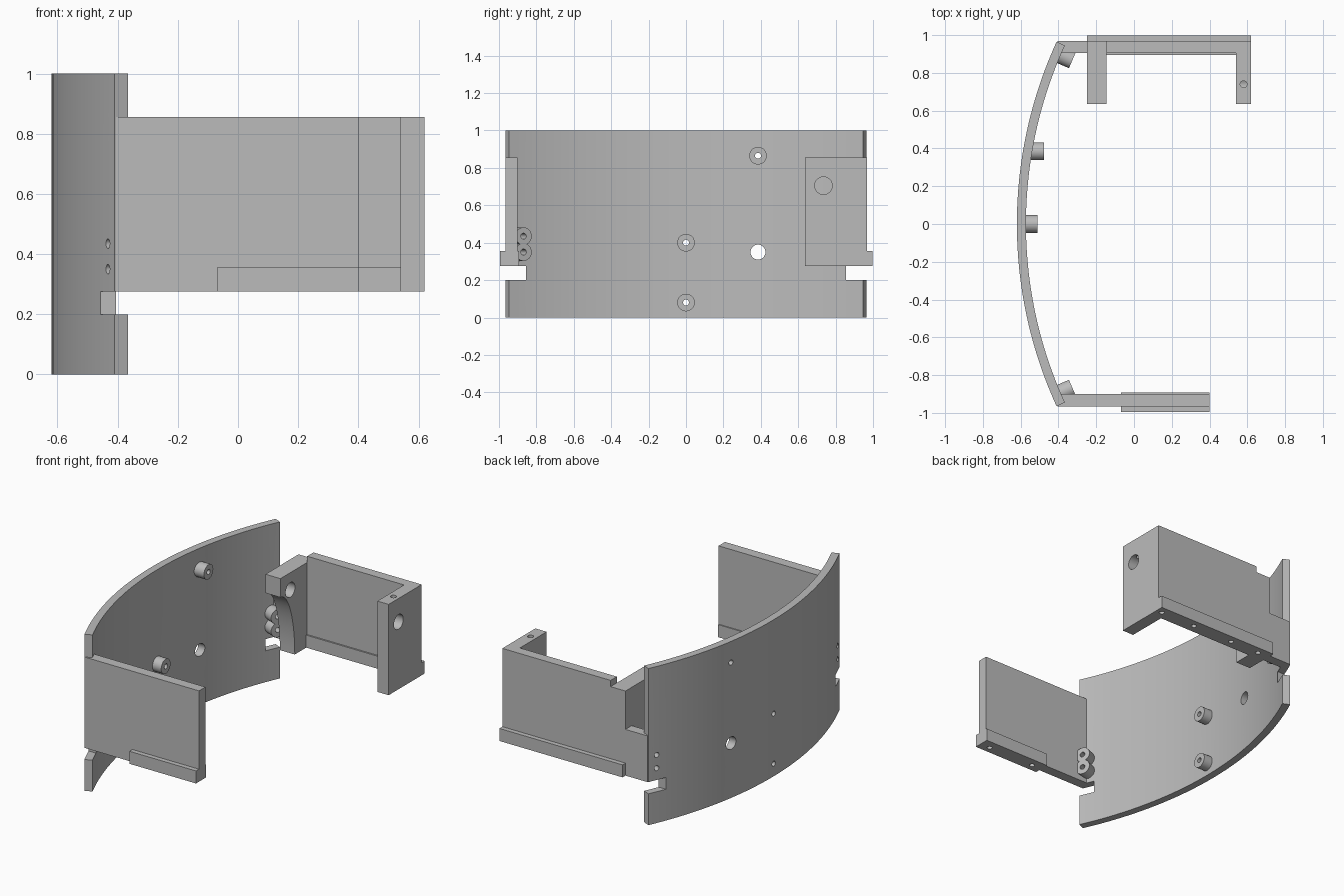
import bpy, bmesh
from math import sin, cos, pi, radians
from mathutils import Vector, Matrix

if "Cube" in bpy.data.objects:
    bpy.data.objects.remove(bpy.data.objects["Cube"], do_unlink=True)

grey = bpy.data.materials.new("plain grey")
grey.use_nodes = True
grey.diffuse_color = (0.5, 0.5, 0.5, 1)
grey.node_tree.nodes["Principled BSDF"].inputs["Base Color"].default_value = (0.5, 0.5, 0.5, 1)

# Overall dimensions
CX, R_OUT, R_IN = 1.70, 2.32, 2.272
END = radians(24.58)
LOW, TOP, LEDGE = 0.275, 0.855, 0.355
BOSS_R, PIN_R, PIVOT_R = 0.047, 0.016, 0.047


def finish(name, bm):
    bmesh.ops.recalc_face_normals(bm, faces=bm.faces)
    mesh = bpy.data.meshes.new(name)
    bm.to_mesh(mesh)
    bm.free()
    mesh.materials.append(grey)
    obj = bpy.data.objects.new(name, mesh)
    bpy.context.collection.objects.link(obj)
    return obj


def prism(name, outline, depth):
    """Extrude a closed outline of 3D points along a vector."""
    bm = bmesh.new()
    face = bm.faces.new([bm.verts.new(p) for p in outline])
    new = bmesh.ops.extrude_face_region(bm, geom=[face])["geom"]
    bmesh.ops.translate(bm, vec=depth, verts=[v for v in new if isinstance(v, bmesh.types.BMVert)])
    return finish(name, bm)


def box(name, x, y, z):
    corners = [(x[0], y[0], z[0]), (x[1], y[0], z[0]), (x[1], y[1], z[0]), (x[0], y[1], z[0])]
    return prism(name, corners, (0, 0, z[1] - z[0]))


def rod(name, start, end, radius):
    a, b = Vector(start), Vector(end)
    turn = (b - a).to_track_quat("Z", "Y").to_matrix().to_4x4()
    bm = bmesh.new()
    bmesh.ops.create_cone(bm, cap_ends=True, segments=32, radius1=radius, radius2=radius,
                          depth=(b - a).length, matrix=Matrix.Translation((a + b) / 2) @ turn)
    return finish(name, bm)


def combine(obj, others, operation):
    bpy.context.view_layer.objects.active = obj
    for other in others:
        mod = obj.modifiers.new("combine", "BOOLEAN")
        mod.operation, mod.solver, mod.object = operation, "EXACT", other
        bpy.ops.object.modifier_apply(modifier=mod.name)
        bpy.data.objects.remove(other, do_unlink=True)


def smooth(obj):
    bpy.ops.object.select_all(action="DESELECT")
    obj.select_set(True)
    bpy.context.view_layer.objects.active = obj
    bpy.ops.object.shade_smooth_by_angle(angle=radians(30))


def on_arc(radius, angle, z):
    return (CX - radius * cos(angle), radius * sin(angle), z)


# Curved shell with end notches and the large through hole
steps = 48
angles = [END * (2 * i / steps - 1) for i in range(steps + 1)]
outline = [on_arc(R_OUT, a, 0) for a in angles] + [on_arc(R_IN, a, 0) for a in reversed(angles)]
shell = prism("curved_shell", outline, (0, 0, 1))
cuts = [box("notch_cutter", (-0.7, -0.2), (s * 0.855, s * 1.1), (0.2, LOW)) for s in (-1, 1)]
cuts.append(rod("hole_cutter", (-0.8, 0.385, 0.35), (-0.4, 0.385, 0.35), 0.04))

# Screw bosses: straight ones in the middle, radial pairs at both ends
bosses = []
for y, z in ((0, 0.08), (0, 0.40), (0.385, 0.865)):
    x = CX - (R_IN ** 2 - y ** 2) ** 0.5
    bosses.append(rod("boss", (x - 0.02, y, z), (x + 0.062, y, z), BOSS_R))
    cuts.append(rod("screw_cutter", (x - 0.2, y, z), (x + 0.2, y, z), PIN_R))
for side in (-1, 1):
    a = side * radians(23.2)
    for z in (0.35, 0.435):
        bosses.append(rod("boss", on_arc(R_IN + 0.02, a, z), on_arc(R_IN - 0.068, a, z), BOSS_R))
        cuts.append(rod("screw_cutter", on_arc(R_OUT + 0.1, a, z), on_arc(R_IN - 0.2, a, z), PIN_R))
combine(shell, bosses, "UNION")
combine(shell, cuts, "DIFFERENCE")
smooth(shell)


def pin_holes(obj, xs, y):
    combine(obj, [rod("pin_cutter", (x, y, 0.2), (x, y, LOW + 0.06), PIN_R) for x in xs], "DIFFERENCE")


# Front panel with its ledge
front = box("front_panel", (-0.405, 0.40), (-0.965, -0.90), (LOW, TOP))
combine(front, [box("ledge", (-0.07, 0.40), (-0.995, -0.893), (LOW, LEDGE))], "UNION")
pin_holes(front, (0.0, 0.33), -0.95)
smooth(front)

# Back panel, stepped down towards the shell
steps_xz = [(-0.405, LOW), (0.62, LOW), (0.62, TOP), (-0.145, TOP), (-0.145, 0.815),
            (-0.25, 0.815), (-0.25, 0.57), (-0.405, 0.57)]
back = prism("back_panel", [(x, 0.905, z) for x, z in steps_xz], (0, 0.063, 0))

# Outer arm and curved inner bracket, both drilled for one pivot
arm = box("outer_arm", (0.54, 0.62), (0.635, 0.95), (LOW, TOP))
curve = [(0.635 + 0.145 * sin(t), LOW + 0.42 * cos(t)) for t in [i * pi / 32 for i in range(17)]]
profile = [(0.93, 0.815), (0.635, 0.815)] + curve + [(0.93, LOW)]
bracket = prism("inner_bracket", [(-0.25, y, z) for y, z in profile], (0.105, 0, 0))
ledge = box("ledge", (-0.25, 0.62), (0.895, 0.998), (LOW, LEDGE))
combine(back, [arm, bracket, ledge], "UNION")
combine(back, [rod("pivot_cutter", (-0.4, 0.735, 0.705), (0.8, 0.735, 0.705), PIVOT_R),
               rod("set_screw_cutter", (0.58, 0.74, 0.72), (0.58, 0.74, 0.95), 0.018)], "DIFFERENCE")
pin_holes(back, (-0.17, 0.04, 0.33, 0.58), 0.95)
smooth(back)
